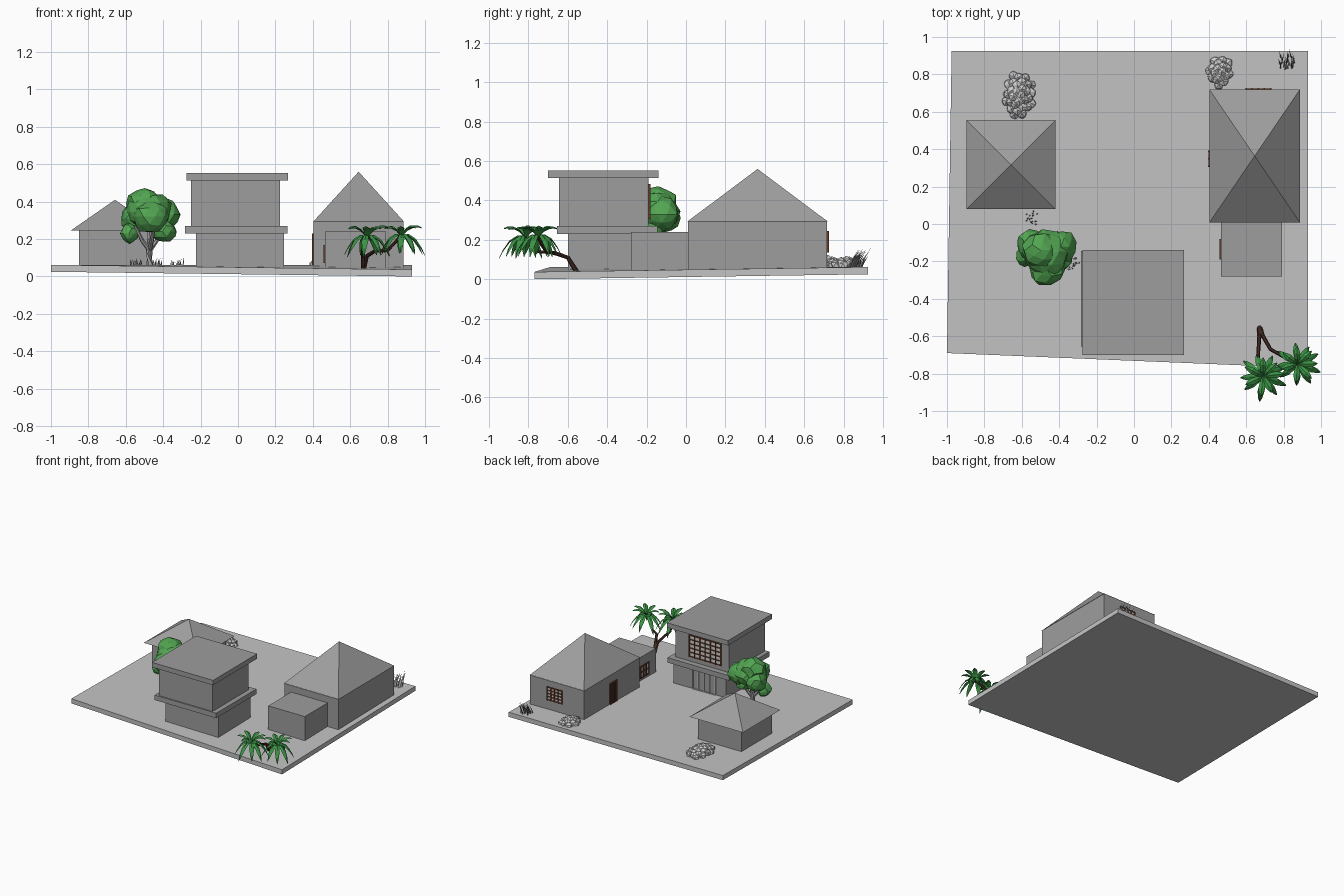
import bpy, bmesh, math, random
from mathutils import Vector, Matrix

if "Cube" in bpy.data.objects:
    bpy.data.objects.remove(bpy.data.objects["Cube"])

random.seed(4)


def material(name, r, g, b):
    m = bpy.data.materials.new(name)
    m.diffuse_color = (r, g, b, 1)
    m.use_nodes = True
    m.node_tree.nodes["Principled BSDF"].inputs["Base Color"].default_value = m.diffuse_color
    return m


SLAB = material("pale grey", 0.55, 0.55, 0.55)
WALL = material("mid grey", 0.34, 0.34, 0.34)
ROCK = material("light stone", 0.62, 0.62, 0.62)
WOOD = material("brown wood", 0.13, 0.045, 0.02)
BARK = material("dark bark", 0.06, 0.025, 0.018)
LEAF = material("tree green", 0.085, 0.38, 0.085)
PALM = material("palm green", 0.045, 0.30, 0.06)


def finish(name, bm, mat):
    bmesh.ops.recalc_face_normals(bm, faces=bm.faces)
    me = bpy.data.meshes.new(name)
    bm.to_mesh(me)
    bm.free()
    me.materials.append(mat)
    ob = bpy.data.objects.new(name, me)
    bpy.context.collection.objects.link(ob)
    return ob


def add_box(bm, x0, x1, y0, y1, z0, z1):
    v = bmesh.ops.create_cube(bm, size=1)["verts"]
    for p in v:
        p.co = (x0 if p.co.x < 0 else x1, y0 if p.co.y < 0 else y1, z0 if p.co.z < 0 else z1)
    return v


def box(name, mat, *b):
    bm = bmesh.new()
    add_box(bm, *b)
    return finish(name, bm, mat)


def pyramid(name, x0, x1, y0, y1, z0, z1):
    bm = bmesh.new()
    base = [bm.verts.new(p) for p in ((x0, y0, z0), (x1, y0, z0), (x1, y1, z0), (x0, y1, z0))]
    top = bm.verts.new(((x0 + x1) / 2, (y0 + y1) / 2, z1))
    bm.faces.new(base)
    for i in range(4):
        bm.faces.new((base[i], base[(i + 1) % 4], top))
    return finish(name, bm, WALL)


def opening(name, axis, pos, a0, a1, z0, z1, cols, rows, frame=WOOD, pane=ROCK, sign=1):
    """Pane plate plus lattice of bars, on a wall facing the given axis."""
    def put(bm, u0, u1, w0, w1, t):
        lo, hi = sorted((pos - sign * 0.002, pos + sign * t))
        if axis == "y":
            add_box(bm, u0, u1, lo, hi, w0, w1)
        else:
            add_box(bm, lo, hi, u0, u1, w0, w1)
    bm = bmesh.new()
    put(bm, a0, a1, z0, z1, 0.003)
    finish(name + "_pane", bm, pane)
    bm, h = bmesh.new(), 0.004
    for i in range(cols + 1):
        c = a0 + (a1 - a0) * i / cols
        put(bm, c - h, c + h, z0 - h, z1 + h, 0.009)
    for i in range(rows + 1):
        c = z0 + (z1 - z0) * i / rows
        put(bm, a0 - h, a1 + h, c - h, c + h, 0.008)
    finish(name + "_frame", bm, frame)


def tube(name, pts, radii, mat, sides=6):
    bm = bmesh.new()
    rings = []
    for i, p in enumerate(pts):
        d = Vector(pts[min(i + 1, len(pts) - 1)]) - Vector(pts[max(i - 1, 0)])
        m = Matrix.Translation(p) @ d.to_track_quat("Z", "Y").to_matrix().to_4x4()
        rings.append([bm.verts.new(m @ Vector((radii[i] * math.cos(k * math.tau / sides),
                      radii[i] * math.sin(k * math.tau / sides), 0))) for k in range(sides)])
    for a, b in zip(rings, rings[1:]):
        for k in range(sides):
            bm.faces.new((a[k], a[(k + 1) % sides], b[(k + 1) % sides], b[k]))
    bm.faces.new(rings[0])
    bm.faces.new(rings[-1])
    return finish(name, bm, mat)


def blobs(name, mat, lumps, sub, jitter):
    """Cluster of jittered low-poly balls: (x, y, z, rx, ry, rz)."""
    bm = bmesh.new()
    for x, y, z, rx, ry, rz in lumps:
        vs = bmesh.ops.create_icosphere(bm, subdivisions=sub, radius=1)["verts"]
        rot = Matrix.Rotation(random.uniform(0, 6), 3, "Z")
        for v in vs:
            c = rot @ v.co * random.uniform(1 - jitter, 1 + jitter * 0.4)
            v.co = (x + rx * c.x, y + ry * c.y, z + rz * c.z)
    return finish(name, bm, mat)


def grass(name, cx, cy, spread, height, lean, count):
    bm = bmesh.new()
    for _ in range(count):
        b = Vector((cx + random.uniform(-spread, spread), cy + random.uniform(-spread, spread), 0.045))
        h = height * random.uniform(0.6, 1)
        tip = b + Vector((random.uniform(-.02, .02), lean * h + random.uniform(-.01, .01), h))
        mid = b.lerp(tip, 0.5) + Vector((0, -lean * h * 0.15, 0))
        rings = [[bm.verts.new(c + Vector((r * math.cos(k * 2.094), r * math.sin(k * 2.094), 0)))
                  for k in range(3)] for c, r in ((b, 0.004), (mid, 0.0035))]
        t = bm.verts.new(tip)
        for k in range(3):
            n = (k + 1) % 3
            bm.faces.new((rings[0][k], rings[0][n], rings[1][n], rings[1][k]))
            bm.faces.new((rings[1][k], rings[1][n], t))
    return finish(name, bm, WALL)


def palm_crown(name, centre, length):
    """Two tiers of folded leaves with a diamond cross-section."""
    bm = bmesh.new()
    for count, rise, droop, ln in ((9, 0.35, 1.0, length), (7, 0.85, 0.65, length * 0.85)):
        for i in range(count):
            a = math.tau * (i + random.uniform(-.2, .2)) / count + rise
            d, s = Vector((math.cos(a), math.sin(a), 0)), Vector((-math.sin(a), math.cos(a), 0))
            size, rings = ln * random.uniform(0.88, 1.05), []
            for t, w in ((0, .006), (.3, .014), (.6, .018), (.85, .011), (1, .002)):
                c = Vector(centre) + d * size * t + Vector((0, 0, size * (rise * t * 1.5 - droop * 1.3 * t * t)))
                rings.append([bm.verts.new(c + o) for o in
                              (s * w, Vector((0, 0, .003 + w * .3)), -s * w, Vector((0, 0, -.003)))])
            for p, q in zip(rings, rings[1:]):
                for k in range(4):
                    bm.faces.new((p[k], p[(k + 1) % 4], q[(k + 1) % 4], q[k]))
            bm.faces.new(rings[-1])
    return finish(name, bm, PALM)


# Ground slab, with skewed corners and a sagging front right
bm = bmesh.new()
for v in add_box(bm, -1, 1, -1, 1, 0, 1):
    left, front, up = v.co.x < 0, v.co.y < 0, v.co.z > 0.5
    x = (-1.0 if front else -0.975) if left else 0.93
    y = (-0.69 if left else -0.77) if front else 0.925
    v.co = (x, y, (0 if front and not left else 0.025) + (0.037 if up else 0))
finish("ground_slab", bm, SLAB)

# Small hut with overhanging pyramid roof
box("hut_walls", WALL, -0.85, -0.465, 0.12, 0.51, 0.04, 0.25)
pyramid("hut_roof", -0.895, -0.42, 0.08, 0.555, 0.245, 0.41)

# Two-storey tower
box("tower_lower_walls", WALL, -0.225, 0.245, -0.60, -0.19, 0.035, 0.24)
box("tower_ledge", WALL, -0.283, 0.265, -0.655, -0.145, 0.23, 0.27)
box("tower_upper_walls", WALL, -0.25, 0.225, -0.645, -0.19, 0.26, 0.52)
box("tower_roof", WALL, -0.275, 0.268, -0.70, -0.14, 0.513, 0.552)
opening("tower_window", "y", -0.19, -0.18, 0.10, 0.31, 0.48, 6, 5)
opening("tower_door", "y", -0.19, -0.13, 0.07, 0.06, 0.225, 4, 1, ROCK, WALL)

# House with pyramid roof and flat annex
box("house_walls", WALL, 0.405, 0.885, 0.01, 0.717, 0.03, 0.296)
pyramid("house_roof", 0.403, 0.887, 0.008, 0.719, 0.294, 0.56)
box("annex", WALL, 0.465, 0.79, -0.28, 0.015, 0.03, 0.24)
opening("house_window", "y", 0.717, 0.60, 0.73, 0.14, 0.24, 4, 4)
opening("house_door", "x", 0.405, 0.31, 0.39, 0.06, 0.225, 2, 1, WOOD, BARK, -1)
opening("annex_window", "x", 0.465, -0.185, -0.085, 0.075, 0.165, 3, 2, WOOD, ROCK, -1)

# Broadleaf tree
tube("tree_trunk", [(-.47, -.17, .04), (-.475, -.17, .12), (-.47, -.17, .2), (-.48, -.17, .3)],
     [.026, .018, .017, .012], WALL)
for i, tip in enumerate(((-.55, -.2, .27), (-.4, -.14, .27), (-.45, -.25, .27))):
    tube("tree_branch_%d" % i, [(-.472, -.17, .14), ((tip[0] - .472) / 2, (tip[1] - .17) / 2, .19), tip],
         [.013, .011, .008], WALL)
blobs("tree_canopy", LEAF, [
    (-.47, -.16, .345, .13, .13, .105), (-.555, -.11, .31, .078, .085, .08),
    (-.39, -.12, .33, .085, .09, .09), (-.47, -.24, .32, .10, .09, .09),
    (-.50, -.14, .39, .10, .10, .08), (-.40, -.18, .24, .075, .075, .06),
    (-.58, -.17, .23, .05, .06, .055)], 2, 0.13)

# Twin palm
base = (.67, -.55, .03)
tube("palm_trunk_left", [base, (.67, -.60, .11), (.665, -.68, .135), (.665, -.75, .14), (.69, -.81, .21)],
     [.014, .011, .010, .009, .009], BARK)
tube("palm_trunk_right", [base, (.69, -.60, .11), (.73, -.67, .135), (.80, -.71, .14), (.875, -.755, .22)],
     [.014, .011, .010, .009, .009], BARK)
palm_crown("palm_crown_left", (.69, -.815, .21), .13)
palm_crown("palm_crown_right", (.875, -.75, .215), .125)

# Rock piles: many small stones inside an ellipse, tallest in the middle
for name, cx, cy, rx, ry, h, n in (("rock_pile_large", -.615, .69, .075, .115, .06, 30),
                                   ("rock_pile_small", .46, .815, .055, .075, .045, 18)):
    lumps = []
    for i in range(n):
        r, a = math.sqrt((i + .5) / n), i * 2.4
        lumps.append((cx + rx * r * math.cos(a), cy + ry * r * math.sin(a), .06 + h * (1 - r * r) * .7,
                      .03, .03, .028))
    blobs(name, ROCK, lumps, 1, 0.15)

# Grass tufts
for i, (x, y) in enumerate(((-.55, .03), (-.44, -.08), (-.33, -.215))):
    grass("grass_tuft_%d" % i, x, y, .035, .055, 0.2, 16)
grass("tall_grass", .82, .855, .04, .115, 0.5, 26)
